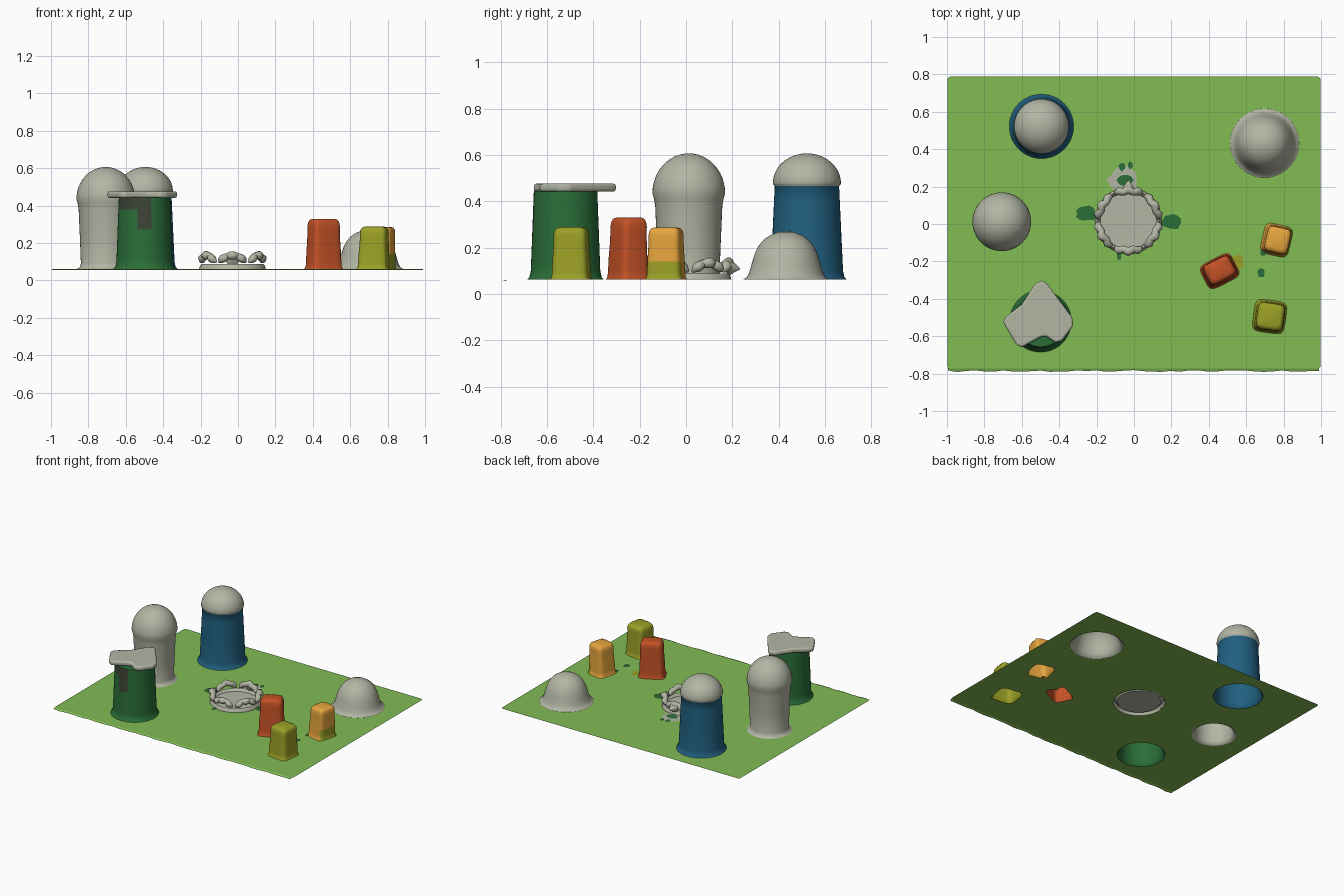
import bpy, bmesh, math, random
from mathutils import Vector, Matrix

if "Cube" in bpy.data.objects:
    bpy.data.objects.remove(bpy.data.objects["Cube"])

random.seed(3)
G = 0.062  # height of the ground sheet


def mat(name, r, g, b):
    m = bpy.data.materials.new(name)
    lin = [((c / 255 + 0.055) / 1.055) ** 2.4 for c in (r, g, b)]
    m.diffuse_color = (*lin, 1)
    m.use_nodes = True
    m.node_tree.nodes["Principled BSDF"].inputs["Base Color"].default_value = m.diffuse_color
    return m


GRASS = mat("grass_green", 130, 188, 84)
GREY = mat("pale_stone", 178, 182, 164)
BLUE = mat("deep_blue", 33, 96, 128)
GREEN = mat("dark_green", 42, 110, 56)
RED = mat("brick_orange", 196, 82, 38)
YELLOW = mat("amber", 232, 166, 62)
OLIVE = mat("olive", 156, 160, 38)
DARK = mat("charcoal", 62, 68, 54)


def finish(name, bm, mats, rule=None, angle=50):
    if rule:
        for f in bm.faces:
            f.material_index = rule(f.calc_center_median())
    me = bpy.data.meshes.new(name)
    bm.to_mesh(me)
    bm.free()
    ob = bpy.data.objects.new(name, me)
    bpy.context.collection.objects.link(ob)
    for m in mats:
        me.materials.append(m)
    bpy.ops.object.select_all(action='DESELECT')
    bpy.context.view_layer.objects.active = ob
    ob.select_set(True)
    bpy.ops.object.shade_smooth_by_angle(angle=math.radians(angle))
    return ob


holes = []  # footprints cut from the ground


def loft(name, centre, rings, mats, rule=None, power=2, rot=0, n=48, angle=50):
    """Open-bottomed shell through rings (rx, ry, z, dx, dy); last ring is closed."""
    bm = bmesh.new()
    c, s = math.cos(math.radians(rot)), math.sin(math.radians(rot))
    loops = []
    for rx, ry, z, dx, dy in rings:
        loop = []
        for i in range(n):
            t = 2 * math.pi * i / n
            ct, st = math.cos(t), math.sin(t)
            x = rx * math.copysign(abs(ct) ** (2 / power), ct)
            y = ry * math.copysign(abs(st) ** (2 / power), st)
            loop.append(bm.verts.new((centre[0] + x * c - y * s + dx,
                                      centre[1] + x * s + y * c + dy, z)))
        loops.append(loop)
    for a, b in zip(loops, loops[1:]):
        for i in range(n):
            j = (i + 1) % n
            bm.faces.new((a[i], a[j], b[j], b[i]))
    bm.faces.new(loops[-1])
    holes.append([v.co.copy() for v in loops[0]])
    return finish(name, bm, mats, rule, angle)


def round_rings(profile):
    return [(r, r, z, 0, 0) for r, z in profile]


def dome(r, z0, z1, steps=12):
    return [(max(r * math.cos(a), 0.002), z0 + (z1 - z0) * math.sin(a))
            for a in (math.pi / 2 * i / steps for i in range(steps + 1))]


# Blue tower with stone dome
loft("blue_tower", (-0.495, 0.522),
     round_rings([(0.172, G), (0.162, 0.072), (0.156, 0.10), (0.149, 0.25),
                  (0.142, 0.40), (0.139, 0.465), (0.145, 0.472)] + dome(0.147, 0.478, 0.607)),
     [BLUE, GREY], lambda p: int(p.z > 0.465))

# Stone tower with ridge and dome
loft("stone_tower", (-0.707, 0.012),
     round_rings([(0.155, G), (0.14, 0.07), (0.133, 0.09), (0.138, 0.22),
                  (0.145, 0.38), (0.150, 0.41)] + dome(0.157, 0.435, 0.607)), [GREY])

# Green tower with dark stain on the front
def stain(p):
    front = p.y < -0.55
    return int(front and ((-0.64 < p.x < -0.46 and p.z > 0.38) or
                          (-0.54 < p.x < -0.46 and p.z > 0.28)))


loft("green_tower", (-0.50, -0.52),
     round_rings([(0.165, G), (0.156, 0.072), (0.150, 0.10)] +
                 [(0.150 - 0.013 * i / 16, 0.10 + 0.345 * i / 16) for i in range(1, 17)]),
     [GREEN, DARK], stain)

# Slab roof on the green tower
bm = bmesh.new()
outline = [(-0.487, -0.300), (-0.46, -0.325), (-0.33, -0.50), (-0.325, -0.545), (-0.385, -0.625),
           (-0.42, -0.635), (-0.47, -0.60), (-0.50, -0.605), (-0.60, -0.66), (-0.63, -0.645),
           (-0.70, -0.525), (-0.685, -0.495), (-0.60, -0.43), (-0.53, -0.32)]
f = bm.faces.new([bm.verts.new((x, y, 0.442)) for x, y in outline])
ext = bmesh.ops.extrude_face_region(bm, geom=[f])
bmesh.ops.translate(bm, vec=(0, 0, 0.034), verts=[v for v in ext["geom"] if isinstance(v, bmesh.types.BMVert)])
bmesh.ops.recalc_face_normals(bm, faces=bm.faces)
slab = finish("slab_roof", bm, [GREY])
bev = slab.modifiers.new("soft_edges", 'BEVEL')
bev.width, bev.segments = 0.011, 3

# Low stone mound
loft("stone_mound", (0.698, 0.432),
     round_rings([(0.185, G), (0.17, 0.072), (0.16, 0.09), (0.151, 0.12), (0.143, 0.15),
                  (0.133, 0.18), (0.117, 0.21), (0.097, 0.234), (0.07, 0.253),
                  (0.035, 0.267), (0.003, 0.271)]), [GREY])


# Rounded blocks
def block(name, centre, rx, ry, top, lean, rot, mats, rule=None):
    shape = [(1.10, 0), (1.02, 0.05), (1.0, 0.15), (0.98, 0.35), (0.94, 0.55), (0.92, 0.72),
             (0.92, 0.85), (0.88, 0.93), (0.78, 0.98), (0.62, 1.0), (0.02, 1.0)]
    rings = [(rx * k, ry * k, G + (top - G) * t, lean[0] * t, lean[1] * t) for k, t in shape]
    loft(name, centre, rings, mats, rule, power=5, rot=rot, n=40)


block("red_block", (0.458, -0.252), 0.085, 0.066, 0.33, (0, 0.005), 27, [RED])
block("amber_block", (0.762, -0.086), 0.070, 0.076, 0.287, (0.008, 0), -13, [YELLOW, OLIVE],
      lambda p: int(p.x > 0.80 and p.z < 0.145))
block("olive_block", (0.725, -0.495), 0.079, 0.079, 0.288, (0.005, 0.0), -8, [OLIVE])

# Pool basin in the middle
PC = Vector((-0.03, 0.018, 0))
loft("basin", PC, round_rings([(0.178, G), (0.174, 0.078), (0.166, 0.088), (0.158, 0.082),
                               (0.15, 0.07), (0.02, 0.068)]), [GREY])

# Ring of arched stones around the basin
def tube(bm, pts, radii, n=10):
    loops = []
    for i, p in enumerate(pts):
        d = (pts[min(i + 1, len(pts) - 1)] - pts[max(i - 1, 0)]).normalized()
        side = d.cross(Vector((0, 0, 1))).normalized()
        up = side.cross(d)
        loops.append([bm.verts.new(p + radii[i] * (side * math.cos(2 * math.pi * k / n) +
                                                   up * math.sin(2 * math.pi * k / n)))
                      for k in range(n)])
    for a, b in zip(loops, loops[1:]):
        for k in range(n):
            bm.faces.new((a[k], a[(k + 1) % n], b[(k + 1) % n], b[k]))
    bm.faces.new(loops[0])
    bm.faces.new(loops[-1])
    bmesh.ops.recalc_face_normals(bm, faces=bm.faces)


for i in range(6):
    bm = bmesh.new()
    pts, radii = [], []
    for k in range(13):
        u = k / 6 - 1
        a = math.radians(30 + 60 * i + 27 * u)
        r = 0.160 + 0.006 * math.cos(u * 9)
        pts.append(PC + Vector((r * math.cos(a), r * math.sin(a), 0.134 - 0.038 * u * u)))
        radii.append(0.021 * math.sqrt(max(0.06, 1 - u ** 6)) * (1 + 0.12 * math.cos(u * 9)))
    tube(bm, pts, radii)
    finish("arched_stone_%d" % (i + 1), bm, [GREY])

# Pointed spout behind the basin
bm = bmesh.new()
tube(bm, [PC + Vector((0, y, z)) for y, z in ((0.15, 0.11), (0.165, 0.115), (0.19, 0.112), (0.215, 0.108))],
     [0.018, 0.038, 0.022, 0.003])
finish("spout", bm, [GREY])


# Thin patches painted on the ground
def patch(name, x, y, rx, ry, m, z=G + 0.004, n=14):
    bm = bmesh.new()
    pts = []
    for i in range(n):
        t, k = 2 * math.pi * i / n, random.uniform(0.8, 1.1)
        pts.append(bm.verts.new((x + rx * k * math.cos(t), y + ry * k * math.sin(t), z)))
    bm.faces.new(pts)
    finish(name, bm, [m])


patch("back_stone_patch", -0.06, 0.235, 0.085, 0.08, GREY)
for i, (x, y, rx, ry) in enumerate([(-0.255, 0.055, 0.06, 0.042), (0.20, 0.01, 0.052, 0.042),
                                    (-0.045, 0.235, 0.045, 0.03), (-0.065, 0.305, 0.018, 0.022),
                                    (-0.02, 0.315, 0.014, 0.02), (-0.08, -0.17, 0.014, 0.022),
                                    (0.68, -0.262, 0.02, 0.026), (0.69, -0.15, 0.016, 0.022)]):
    patch("shrub_patch_%d" % (i + 1), x, y, rx, ry, GREEN, G + 0.006)
patch("olive_patch", 0.55, -0.205, 0.045, 0.04, OLIVE)

# Ground sheet, open under every part
bm = bmesh.new()
edge = []
for sx, sy, a0 in ((1, 1, 0), (-1, 1, 90), (-1, -1, 180), (1, -1, 270)):
    cx, cy = sx * 0.98, 0.77 if sy > 0 else -0.755
    for k in range(4):
        a = math.radians(a0 + 30 * k)
        edge.append(Vector((cx + 0.018 * math.cos(a), cy + 0.018 * math.sin(a), G)))
edges = []
for loop in [edge] + holes:
    vs = [bm.verts.new((p.x, p.y, G)) for p in loop]
    edges += [bm.edges.new((vs[i], vs[(i + 1) % len(vs)])) for i in range(len(vs))]
bmesh.ops.triangle_fill(bm, use_beauty=True, edges=edges, normal=(0, 0, 1))
for f in bm.faces:
    f.normal_update()
    if f.normal.z < 0:
        f.normal_flip()
finish("ground", bm, [GRASS])

# Curled lip along the front edge, facing down
bm = bmesh.new()
n = 40
top = [bm.verts.new((-0.995 + 1.985 * i / n, -0.771, G)) for i in range(n + 1)]
low = [bm.verts.new((v.co.x, -0.786 + random.uniform(-0.006, 0.006), G - 0.006)) for v in top]
for i in range(n):
    bm.faces.new((top[i], top[i + 1], low[i + 1], low[i]))
finish("front_lip", bm, [GRASS])
